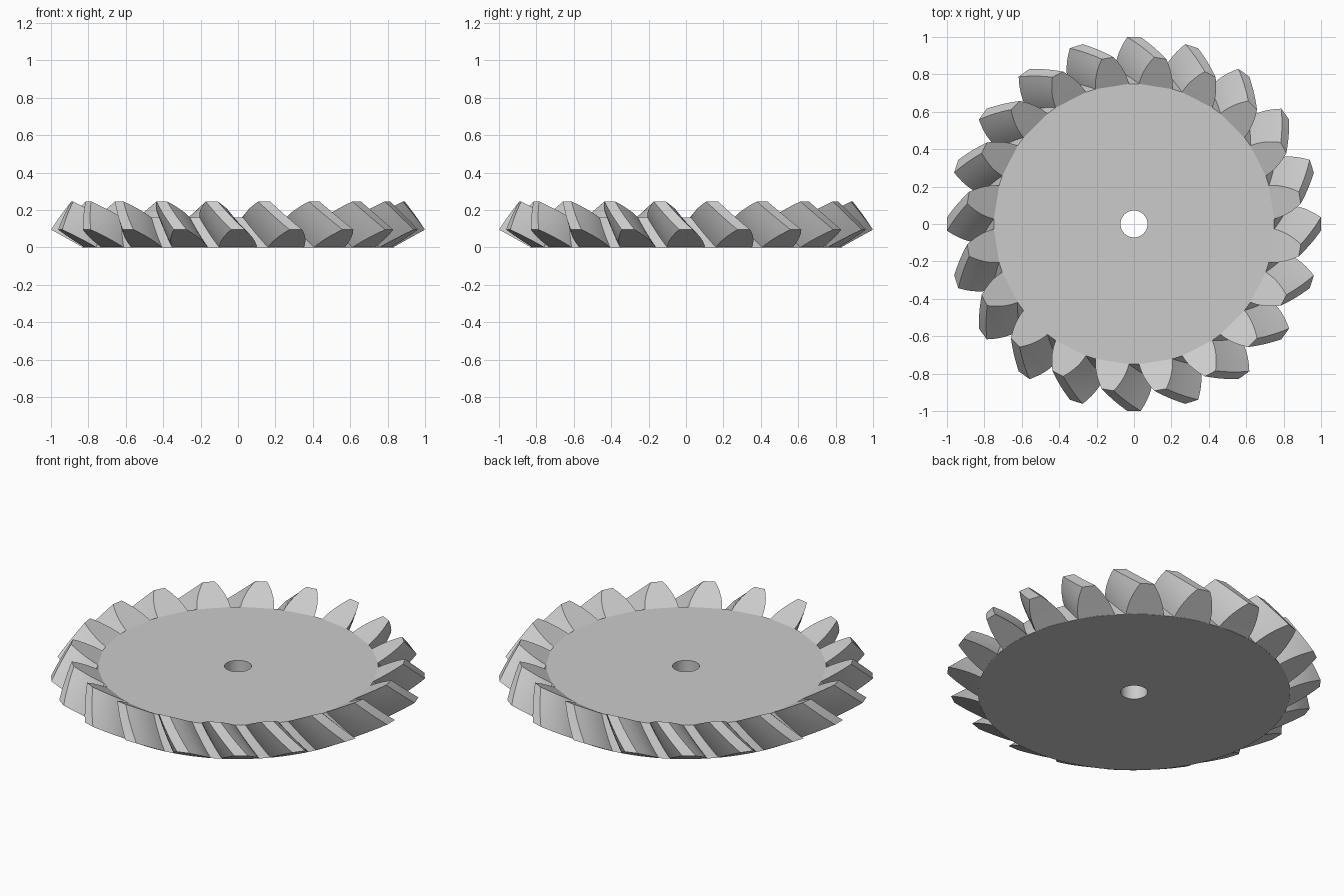
import bpy
import bmesh
from math import sin, cos, pi, radians
from mathutils import Vector

cube = bpy.data.objects.get("Cube")
if cube:
    bpy.data.objects.remove(cube, do_unlink=True)

TEETH = 20
APEX = 1.57              # height of the point the cone narrows to
SHRINK = 0.898           # size of the small end against the large end
TWIST = radians(-9)      # turn of a tooth from its large to its small end
ROOT_R, TIP_R, TIP_Z = 0.835, 1.0, 0.095
HOLE_R = 0.072
SLICES = 6

grey = bpy.data.materials.new("grey_metal")
grey.use_nodes = True
colour = (0.6, 0.6, 0.6, 1)
grey.diffuse_color = colour
grey.node_tree.nodes["Principled BSDF"].inputs["Base Color"].default_value = colour


def finish(name, bm):
    bmesh.ops.recalc_face_normals(bm, faces=bm.faces)
    mesh = bpy.data.meshes.new(name)
    bm.to_mesh(mesh)
    bm.free()
    mesh.materials.append(grey)
    obj = bpy.data.objects.new(name, mesh)
    bpy.context.collection.objects.link(obj)
    bpy.ops.object.select_all(action='DESELECT')
    obj.select_set(True)
    bpy.context.view_layer.objects.active = obj
    bpy.ops.object.shade_smooth_by_angle(angle=radians(25))


def polar(r, angle, z):
    return Vector((r * cos(angle), r * sin(angle), z))


# Conical disc with a centre bore, turned from a closed profile
def build_disc(segments=120):
    top = APEX * (1 - SHRINK)
    profile = [(HOLE_R, 0), (ROOT_R, 0), (ROOT_R * SHRINK, top), (HOLE_R, top)]
    bm = bmesh.new()
    rings = [[bm.verts.new(polar(r, 2 * pi * i / segments, z)) for i in range(segments)]
             for r, z in profile]
    for k, ring in enumerate(rings):
        after = rings[(k + 1) % len(rings)]
        for i in range(segments):
            j = (i + 1) % segments
            bm.faces.new((ring[i], ring[j], after[j], after[i]))
    finish("gear_disc", bm)


# Tooth outline: rounded flanks from root to narrow flat tip
def tooth_outline(steps=6):
    side = []
    for k in range(steps + 1):
        t = k / steps
        half = 0.101 - 0.012 * t - 0.053 * t * t
        side.append((half, ROOT_R + (TIP_R - ROOT_R) * t, TIP_Z * t))
    return side + [(-h, r, z) for h, r, z in reversed(side)]


# Spiral teeth: the outline shrinks towards the apex as it turns
def build_teeth():
    outline = tooth_outline()
    n = len(outline)
    bm = bmesh.new()
    for tooth in range(TEETH):
        base = 2 * pi * tooth / TEETH
        slices = []
        for s in range(SLICES + 1):
            f = s / SLICES
            scale = 1 + (SHRINK - 1) * f
            slices.append([bm.verts.new(polar(r * scale, base + h / r + TWIST * f,
                                              APEX - (APEX - z) * scale))
                           for h, r, z in outline])
        for a, b in zip(slices, slices[1:]):
            for i in range(n):
                j = (i + 1) % n
                bm.faces.new((a[i], a[j], b[j], b[i]))
        for end in (slices[0], slices[-1]):
            for i in range(n // 2 - 1):
                bm.faces.new((end[i], end[i + 1], end[n - 2 - i], end[n - 1 - i]))
    finish("spiral_teeth", bm)


build_disc()
build_teeth()
